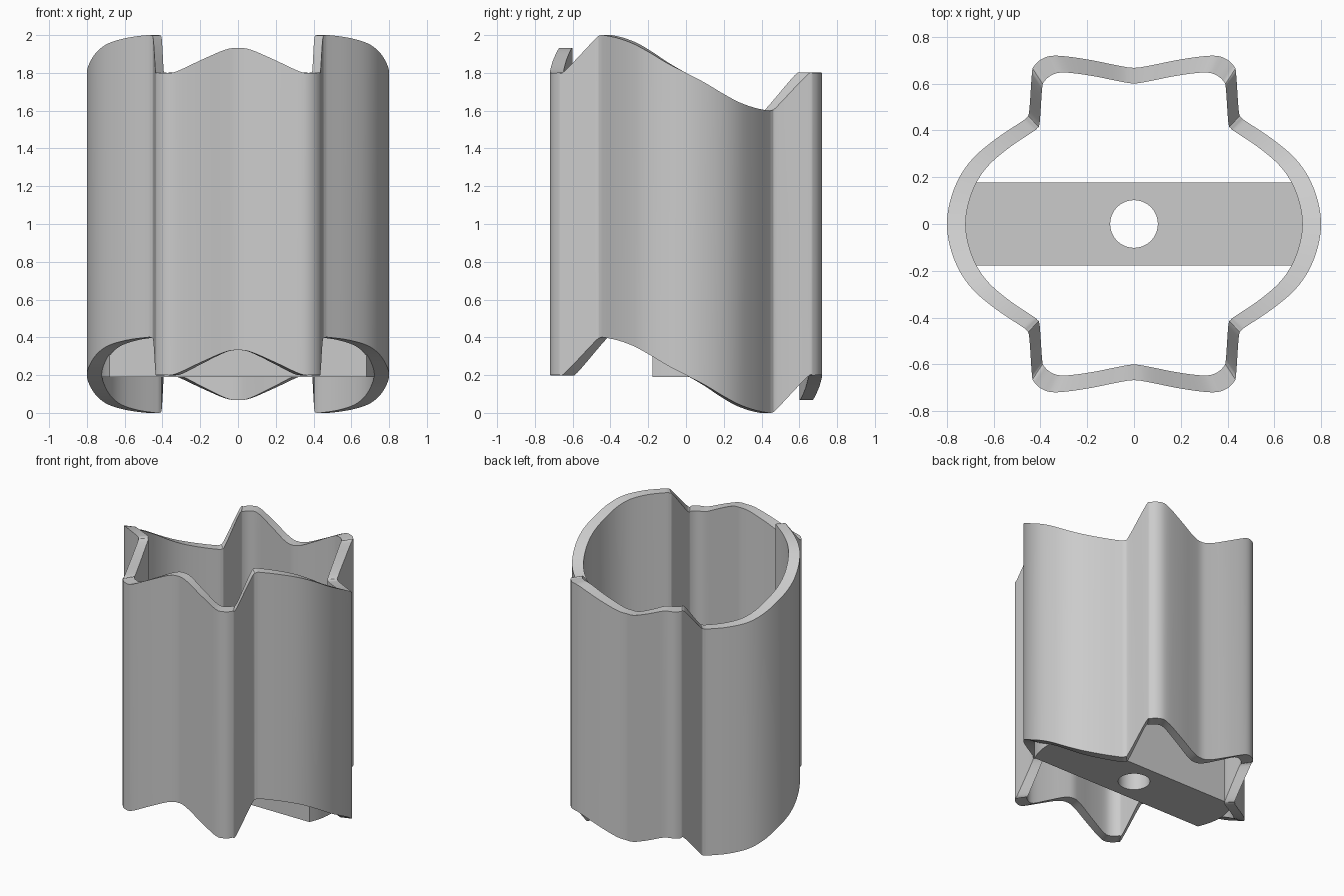
import bpy, bmesh, math

if "Cube" in bpy.data.objects:
    bpy.data.objects.remove(bpy.data.objects["Cube"])

grey = bpy.data.materials.new("light grey")
grey.diffuse_color = (0.6, 0.6, 0.6, 1)
grey.use_nodes = True
grey.node_tree.nodes["Principled BSDF"].inputs["Base Color"].default_value = grey.diffuse_color

# Quarter outline of the sleeve: x, y, height drop (side middle -> back middle)
quarter = [(0.80, 0, 0), (0.786, 0.1, 0.052), (0.747, 0.2, 0.112), (0.685, 0.285, 0.157),
           (0.59, 0.365, 0.185), (0.49, 0.432, 0.199), (0.46, 0.455, 0.198),
           (0.448, 0.485, 0.175), (0.437, 0.64, 0.012), (0.428, 0.675, 0.002),
           (0.39, 0.708, 0), (0.33, 0.72, 0.006), (0.20, 0.704, 0.066),
           (0.07, 0.678, 0.122), (0, 0.668, 0.132)]


def catmull(a, b, c, d, t):
    return tuple(0.5 * (2 * q + (r - p) * t + (2 * p - 5 * q + 4 * r - s) * t * t
                        + (3 * q - p - 3 * r + s) * t ** 3)
                 for p, q, r, s in zip(a, b, c, d))


# Mirror the quarter into a closed loop and smooth it
half = quarter + [(-x, y, w) for x, y, w in quarter[-2::-1]]
loop = half + [(x, -y, -w) for x, y, w in half[-2:0:-1]]
n = len(loop)
path = [catmull(loop[i - 1], loop[i], loop[(i + 1) % n], loop[(i + 2) % n], k / 4)
        for i in range(n) for k in range(4)]

# Wavy sleeve: outer and inner walls, the inner one scaled to 0.9
bm = bmesh.new()
rings = [[bm.verts.new((x * s, y * s, z - w)) for x, y, w in path]
         for s, z in ((1, 0.2), (1, 1.8), (0.9, 1.8), (0.9, 0.2))]
for r in range(4):
    a, b = rings[r], rings[(r + 1) % 4]
    for i in range(len(path)):
        j = (i + 1) % len(path)
        bm.faces.new((a[i], a[j], b[j], b[i]))
bmesh.ops.recalc_face_normals(bm, faces=bm.faces)
for f in bm.faces:
    f.smooth = True
me = bpy.data.meshes.new("wavy_sleeve")
bm.to_mesh(me)
bm.free()
me.set_sharp_from_angle(angle=math.radians(35))
me.materials.append(grey)
bpy.context.collection.objects.link(bpy.data.objects.new("wavy_sleeve", me))

# Cross bar with a round shaft hole, its ends following the inner wall
W = 0.177
end = [(0.722 - 1.3 * y * y, y) for y in (W * k / 6 for k in range(-6, 7))]
outline = end + [(-x, -y) for x, y in end]
hole = [(0.102 * math.cos(math.tau * k / 48), 0.102 * math.sin(math.tau * k / 48))
        for k in range(48)]
cu = bpy.data.curves.new("cross_bar", 'CURVE')
cu.dimensions = '2D'
cu.fill_mode = 'BOTH'
BOTTOM, TOP = 0.19, 0.6
cu.extrude = (TOP - BOTTOM) / 2
for pts in (outline, hole):
    sp = cu.splines.new('POLY')
    sp.points.add(len(pts) - 1)
    for p, (x, y) in zip(sp.points, pts):
        p.co = (x, y, 0, 1)
    sp.use_cyclic_u = True
bar = bpy.data.objects.new("cross_bar", cu)
bar.location.z = (TOP + BOTTOM) / 2
bpy.context.collection.objects.link(bar)
bpy.ops.object.select_all(action='DESELECT')
bar.select_set(True)
bpy.context.view_layer.objects.active = bar
bpy.ops.object.convert(target='MESH')
bar = bpy.context.view_layer.objects.active
bm = bmesh.new()
bm.from_mesh(bar.data)
bmesh.ops.remove_doubles(bm, verts=bm.verts, dist=0.0001)
bmesh.ops.recalc_face_normals(bm, faces=bm.faces)
for f in bm.faces:
    f.smooth = True
bm.to_mesh(bar.data)
bm.free()
bar.data.set_sharp_from_angle(angle=math.radians(35))
bar.data.materials.clear()
bar.data.materials.append(grey)
